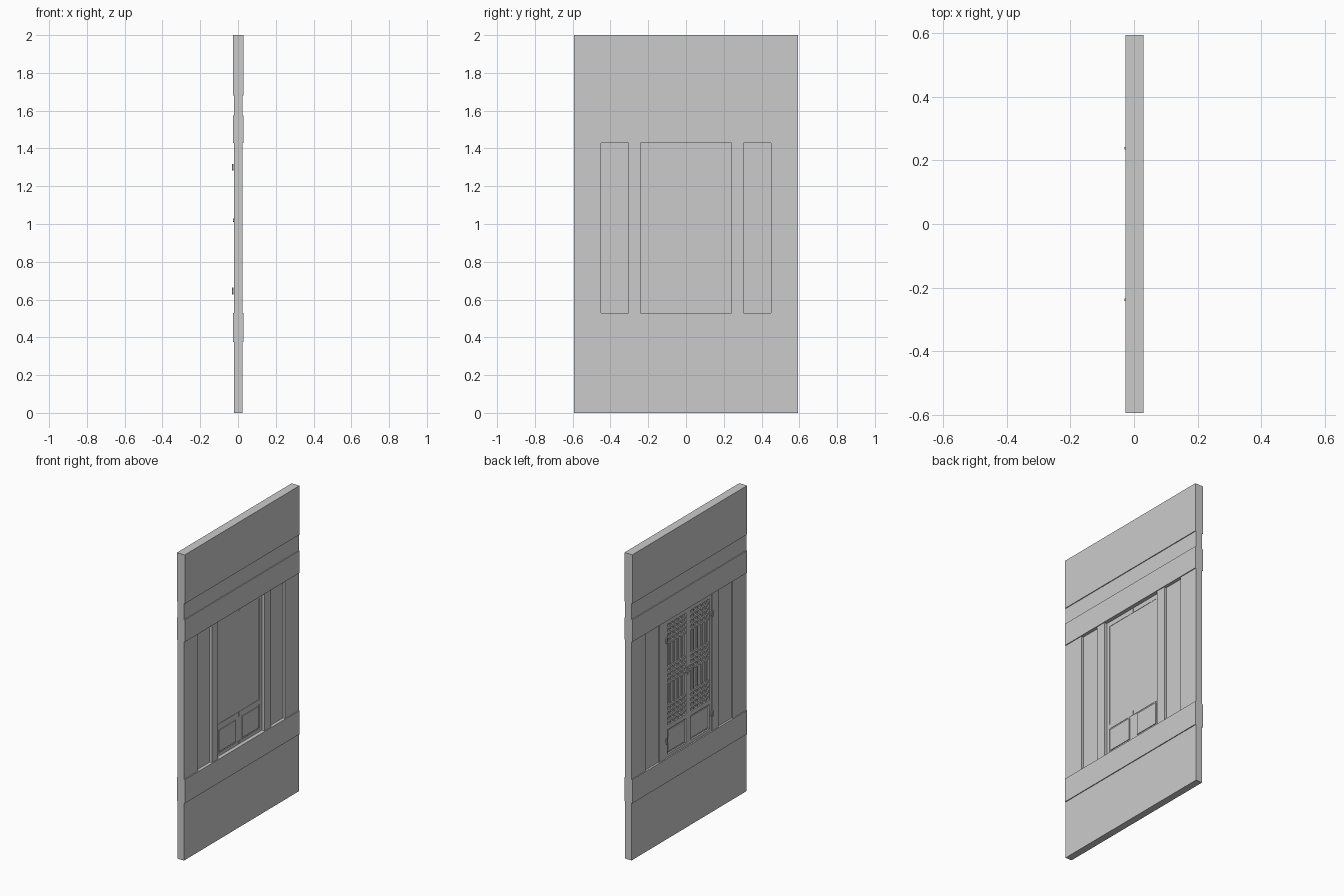
import bpy
import math

cube = bpy.data.objects.get("Cube")
if cube:
    bpy.data.objects.remove(cube, do_unlink=True)

grey = bpy.data.materials.new("plain_grey")
grey.use_nodes = True
grey.diffuse_color = (0.6, 0.6, 0.6, 1)
grey.node_tree.nodes["Principled BSDF"].inputs["Base Color"].default_value = (0.6, 0.6, 0.6, 1)


def box(name, x, y, z):
    """Box from (min, max) ranges on each axis."""
    bpy.ops.mesh.primitive_cube_add(size=1, location=[sum(r) / 2 for r in (x, y, z)])
    ob = bpy.context.object
    ob.name = name
    ob.scale = [abs(r[1] - r[0]) for r in (x, y, z)]
    bpy.ops.object.transform_apply(location=False, rotation=False)
    ob.data.materials.append(grey)
    return ob


def cylinder(name, radius, depth, location, rotation=(0, 0, 0)):
    bpy.ops.mesh.primitive_cylinder_add(vertices=12, radius=radius, depth=depth,
                                        location=location, rotation=rotation)
    ob = bpy.context.object
    ob.name = name
    ob.data.materials.append(grey)
    bpy.ops.object.shade_smooth_by_angle()
    return ob


HALF = 0.593
SILL, HEAD = 0.53, 1.43
THIN = (-0.0215, 0.0245)
THICK = (-0.027, 0.03)
FULL = (-HALF, HALF)

# Wall courses, alternately thin and thick
box("wall_base", THIN, FULL, (0, 0.375))
box("lower_band", THICK, FULL, (0.375, SILL))
box("upper_band", THICK, FULL, (HEAD, 1.575))
box("wall_neck", THIN, FULL, (1.575, 1.68))
box("top_band", THICK, FULL, (1.68, 2))

for side, s in (("left", 1), ("right", -1)):
    def span(a, b):
        return (s * a, s * b) if s > 0 else (-b, -a)

    # Wall piers and the sunken panel between them
    box(side + "_outer_pier", THIN, span(0.45, HALF), (SILL, HEAD))
    box(side + "_inner_pier", THIN, span(0.24, 0.305), (SILL, HEAD))
    box(side + "_sunken_panel", (-0.0135, 0.009), span(0.305, 0.45), (SILL, HEAD))

    # Shutter leaf: backing, frame and lower panel
    box(side + "_shutter_back", (-0.008, 0.003), span(0, 0.24), (SILL, HEAD))
    frame = (-0.018, 0.005)
    box(side + "_hinge_stile", frame, span(0.215, 0.24), (SILL, HEAD))
    box(side + "_meeting_stile", (-0.018, 0.003), span(0.002, 0.027), (SILL, HEAD))
    for rail, z in (("bottom", (SILL, 0.55)), ("middle", (0.71, 0.74)), ("top", (1.40, HEAD))):
        box(f"{side}_{rail}_rail", frame, span(0.002, 0.24), z)
    box(side + "_lower_panel", (-0.013, 0.008), span(0.035, 0.207), (0.56, 0.70))

    # Grille: upright bars crossed by three groups of slats
    for i in range(4):
        y = 0.058 + i * 0.042
        box(f"{side}_upright_{i}", (-0.014, -0.007), span(y - 0.006, y + 0.006), (0.74, 1.40))
    for group, z0 in enumerate((0.765, 1.015, 1.275)):
        for i in range(4):
            z = z0 + i * 0.033
            box(f"{side}_slat_{group}_{i}", (-0.017, -0.007), span(0.027, 0.215), (z - 0.007, z + 0.007))

    # Hinges on the outer edge
    for level, z in (("lower", 0.645), ("upper", 1.30)):
        box(f"{side}_{level}_hinge_leaf", (-0.026, -0.017), span(0.222, 0.24), (z - 0.012, z + 0.012))
        cylinder(f"{side}_{level}_hinge_pin", 0.004, 0.036, (-0.027, s * 0.238, z))

# Latch across the meeting stiles
box("latch_plate", (-0.022, -0.018), (-0.012, 0.012), (0.995, 1.045))
box("latch_bar", (-0.026, -0.020), (-0.04, 0.04), (1.013, 1.027))
cylinder("latch_knob", 0.01, 0.008, (-0.023, 0, 1.02), (0, math.pi / 2, 0))
